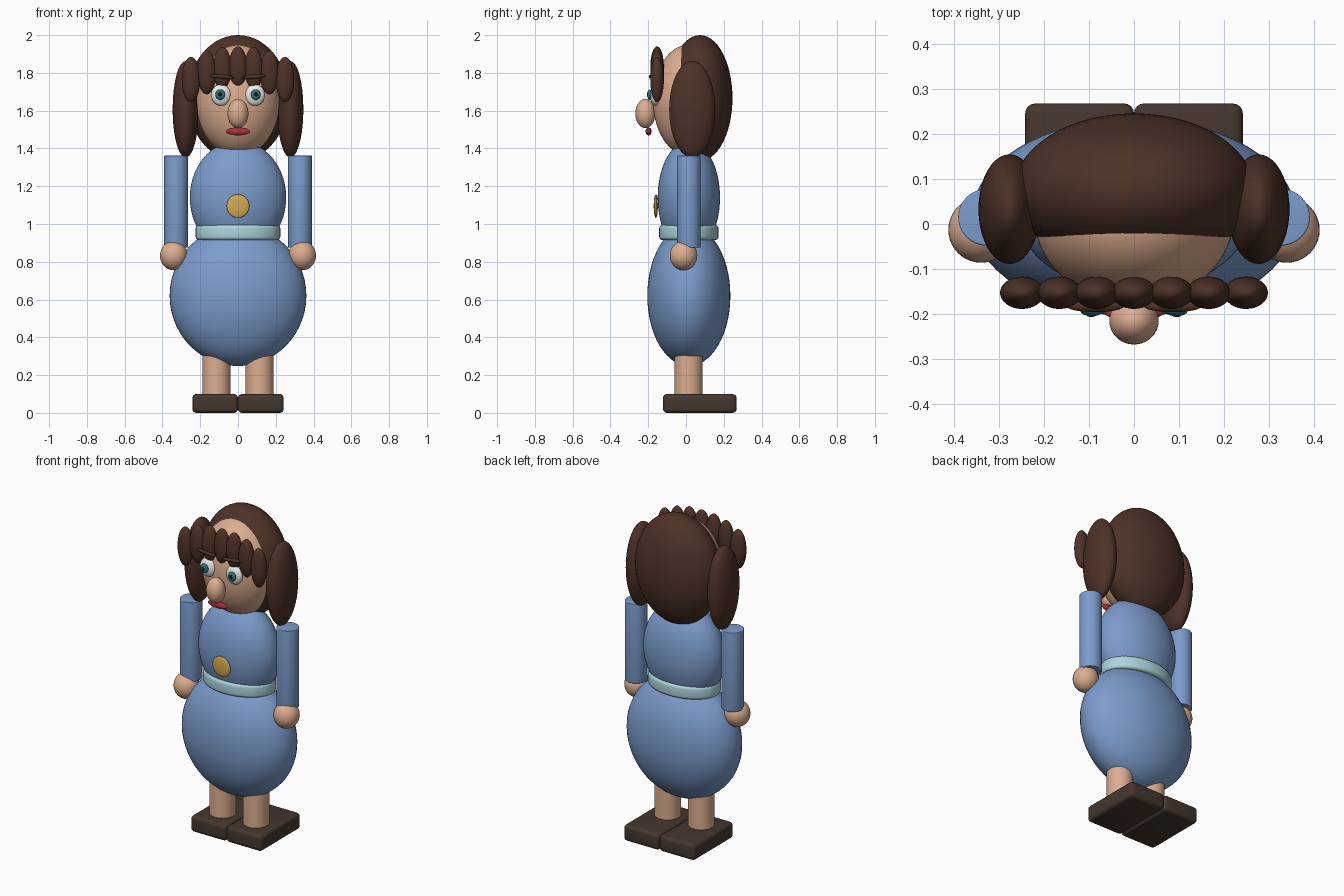
import bpy
from math import radians

if "Cube" in bpy.data.objects:
    bpy.data.objects.remove(bpy.data.objects["Cube"])


def mat(name, r, g, b):
    m = bpy.data.materials.new(name)
    m.diffuse_color = (r, g, b, 1)
    m.use_nodes = True
    m.node_tree.nodes["Principled BSDF"].inputs["Base Color"].default_value = m.diffuse_color
    return m


SKIN = mat("skin", 0.72, 0.42, 0.28)
BLUE = mat("dress_blue", 0.20, 0.33, 0.60)
PALE = mat("pale_blue", 0.42, 0.66, 0.72)
HAIR = mat("hair_brown", 0.075, 0.032, 0.02)
SHOE = mat("shoe_brown", 0.06, 0.038, 0.027)
WHITE = mat("white", 0.85, 0.85, 0.82)
TEAL = mat("teal", 0.03, 0.17, 0.22)
BLACK = mat("black", 0.01, 0.01, 0.01)
RED = mat("red", 0.40, 0.03, 0.04)
GOLD = mat("gold", 0.65, 0.40, 0.09)


def finish(name, m, bevel=0):
    o = bpy.context.object
    o.name = name
    o.data.materials.append(m)
    bpy.ops.object.transform_apply(location=False, rotation=True, scale=True)
    if bevel:
        b = o.modifiers.new("bevel", 'BEVEL')
        b.width = bevel
        b.segments = 4
        bpy.ops.object.modifier_apply(modifier="bevel")
    bpy.ops.object.shade_smooth_by_angle(angle=radians(35))
    return o


def ellipsoid(name, loc, radii, m, rot=(0, 0, 0), seg=40):
    bpy.ops.mesh.primitive_uv_sphere_add(segments=seg, ring_count=seg // 2, location=loc, rotation=rot)
    bpy.context.object.scale = radii
    return finish(name, m)


def column(name, x, y, z0, z1, rx, ry, m, bevel=0):
    bpy.ops.mesh.primitive_cylinder_add(vertices=40, radius=1, depth=1, location=(x, y, (z0 + z1) / 2))
    bpy.context.object.scale = (rx, ry, z1 - z0)
    return finish(name, m, bevel)


# Body
ellipsoid("skirt", (0, 0.015, 0.62), (0.362, 0.22, 0.372), BLUE, seg=56)
ellipsoid("bodice", (0, 0.015, 1.14), (0.255, 0.165, 0.30), BLUE, seg=56)
column("belt", 0, 0.015, 0.915, 0.995, 0.224, 0.157, PALE, 0.018)
ellipsoid("brooch", (0, -0.16, 1.095), (0.06, 0.011, 0.062), GOLD)

# Head, nose, mouth and back hair
ellipsoid("head", (0, 0.015, 1.655), (0.222, 0.19, 0.295), SKIN, seg=56)
ellipsoid("nose", (0, -0.215, 1.585), (0.055, 0.053, 0.077), SKIN)
ellipsoid("mouth", (0, -0.198, 1.49), (0.065, 0.016, 0.021), RED)
ellipsoid("back_hair", (0, 0.074, 1.667), (0.268, 0.172, 0.333), HAIR, seg=56)

# Fringe of seven curls, lower and longer toward the sides
for i in range(-3, 4):
    k = abs(i)
    ellipsoid("fringe_curl", (i * 0.083, -0.153, 1.832 - 0.0075 * k * k),
              (0.049, 0.036, 0.108 + 0.004 * k), HAIR, seg=32)

# Mirrored parts
for s, side in ((-1, "left"), (1, "right")):
    bpy.ops.mesh.primitive_cube_add(size=1, location=(s * 0.121, 0.073, 0.05))
    bpy.context.object.scale = (0.242, 0.39, 0.09)
    bpy.context.object.location.z = 0.05
    bpy.context.object.scale.z = 0.1
    finish(side + "_shoe", SHOE, 0.022)
    column(side + "_leg", s * 0.114, 0.014, 0.08, 0.45, 0.074, 0.074, SKIN)
    column(side + "_sleeve", s * 0.328, 0.015, 0.875, 1.362, 0.063, 0.063, BLUE, 0.004)
    ellipsoid(side + "_hand", (s * 0.34, -0.013, 0.833), (0.073, 0.073, 0.078), SKIN)
    ellipsoid(side + "_hair_lock", (s * 0.277, 0.033, 1.607), (0.069, 0.122, 0.256), HAIR)
    # Eyes and brows
    ellipsoid(side + "_eye", (s * 0.09, -0.162, 1.683), (0.052, 0.028, 0.057), WHITE)
    ellipsoid(side + "_iris", (s * 0.094, -0.192, 1.685), (0.026, 0.013, 0.028), TEAL, seg=24)
    ellipsoid(side + "_pupil", (s * 0.095, -0.202, 1.686), (0.011, 0.005, 0.013), BLACK, seg=16)
    ellipsoid(side + "_brow", (s * 0.086, -0.183, 1.780), (0.064, 0.013, 0.011), HAIR,
              rot=(0, radians(s * -5), 0), seg=24)
